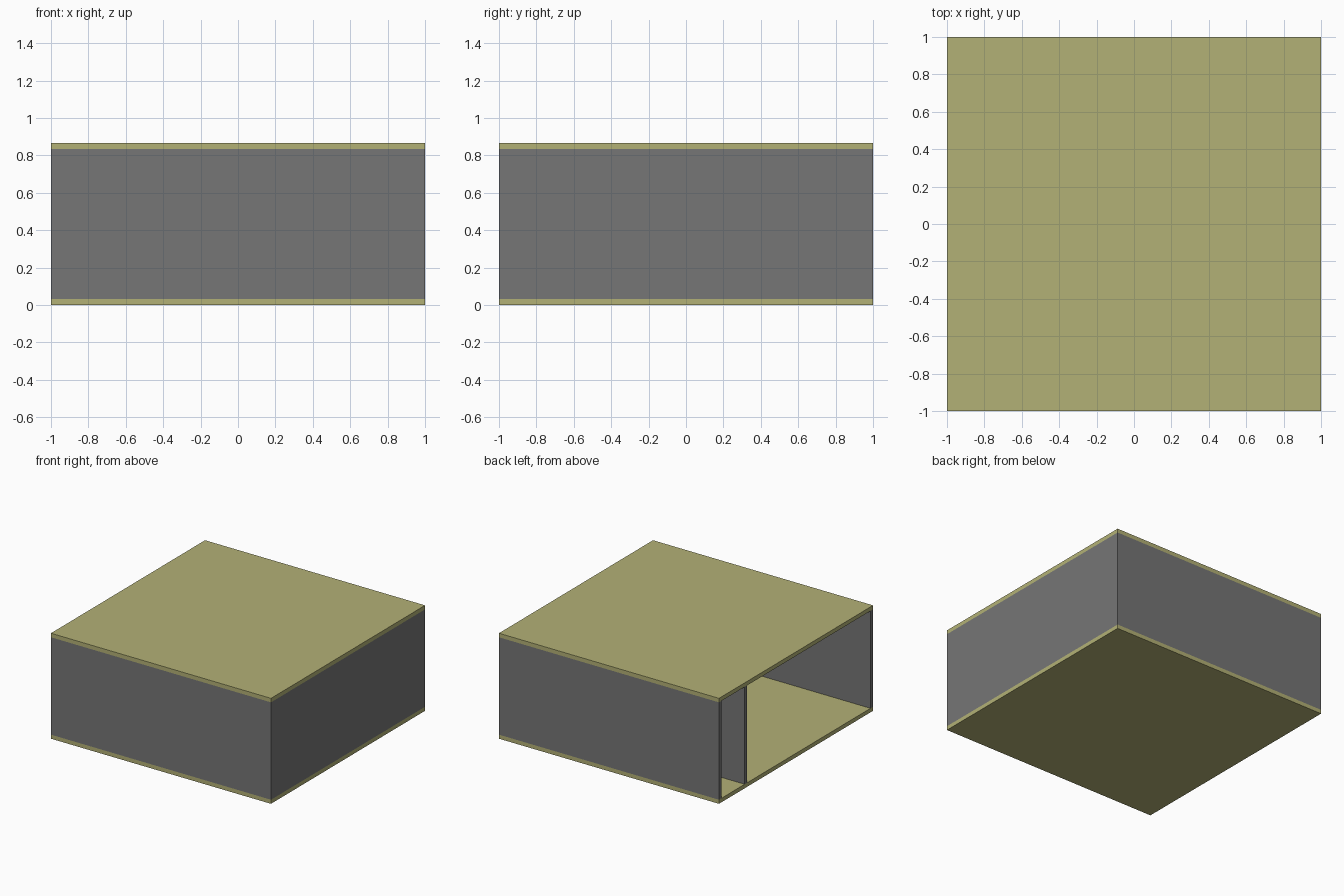
import bpy

if "Cube" in bpy.data.objects:
    bpy.data.objects.remove(bpy.data.objects["Cube"])

T = 1 / 30          # panel thickness
H = 26 * T          # overall height


def material(name, color):
    m = bpy.data.materials.new(name)
    m.diffuse_color = (*color, 1)
    m.use_nodes = True
    m.node_tree.nodes["Principled BSDF"].inputs["Base Color"].default_value = m.diffuse_color
    return m


olive = material("olive", (0.45, 0.44, 0.18))
grey = material("dark_grey", (0.18, 0.18, 0.18))


def panel(name, lo, hi, mat):
    """Box spanning the corners lo and hi."""
    bpy.ops.mesh.primitive_cube_add(size=1, location=[(a + b) / 2 for a, b in zip(lo, hi)])
    ob = bpy.context.object
    ob.name = name
    ob.scale = [b - a for a, b in zip(lo, hi)]
    bpy.ops.object.transform_apply(location=False, rotation=False, scale=True)
    ob.data.materials.append(mat)


# floor and ceiling slabs
panel("floor", (-1, -1, 0), (1, 1, T), olive)
panel("ceiling", (-1, -1, H - T), (1, 1, H), olive)

# walls on three sides, left side stays open
panel("front_wall", (-1, -1, T), (1, -1 + T, H - T), grey)
panel("back_wall", (-1, 1 - T, T), (1, 1, H - T), grey)
panel("right_wall", (1 - T, -1 + T, T), (1, 1 - T, H - T), grey)

# inner partition parallel to the back wall
panel("partition", (-1, 1 - 11 * T, T), (1 - T, 1 - 10 * T, H - T), grey)
